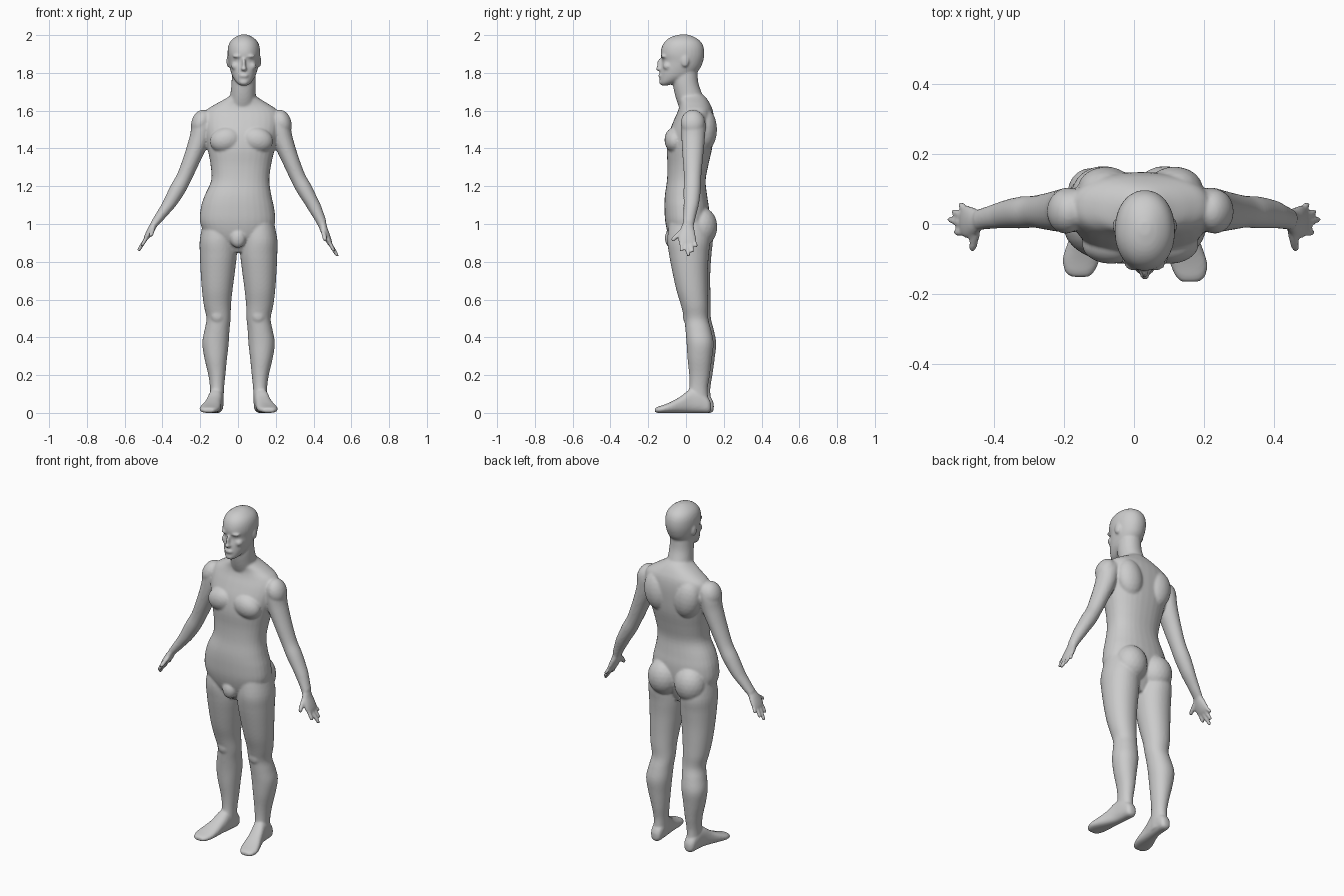
import bpy, bmesh, math
from mathutils import Vector, Matrix

bm = bmesh.new()


def skin(rings):
    """Bridge a stack of rings into a closed tube."""
    vs = [[bm.verts.new(p) for p in r] for r in rings]
    n = len(vs[0])
    for a, b in zip(vs, vs[1:]):
        for i in range(n):
            j = (i + 1) % n
            bm.faces.new((a[i], a[j], b[j], b[i]))
    bm.faces.new(vs[0][::-1])
    bm.faces.new(vs[-1])


def dense(rows, steps=4):
    """Catmull-Rom interpolation between profile rows."""
    out = []
    for i in range(len(rows) - 1):
        quad = [rows[max(i - 1, 0)], rows[i], rows[i + 1], rows[min(i + 2, len(rows) - 1)]]
        for k in range(steps):
            t = k / steps
            out.append([0.5 * (2 * b + (c - a) * t + (2 * a - 5 * b + 4 * c - d) * t * t
                        + (3 * b - a - 3 * c + d) * t ** 3) for a, b, c, d in zip(*quad)])
    return out + [list(rows[-1])]


def outline(power, n=32):
    """Unit superellipse."""
    for i in range(n):
        c, s = math.cos(2 * math.pi * i / n), math.sin(2 * math.pi * i / n)
        yield (math.copysign(abs(c) ** (2 / power), c), math.copysign(abs(s) ** (2 / power), s))


def loft(rows, power=2.1, side=1, axis='z', shift=(0, 0, 0)):
    """Rows: (position on axis, x centre, x half width, low, high)."""
    rings = []
    for t, xc, rx, lo, hi in dense(rows):
        ring = []
        for u, v in outline(power):
            x, w = side * (xc + rx * u), (lo + hi) / 2 + (hi - lo) / 2 * v
            p = Vector((x, w, t) if axis == 'z' else (x, t, w))
            ring.append(p + Vector(shift))
        rings.append(ring)
    skin(rings)


def arm_place(p, side):
    """Mirror an arm point and add the slight lean of the pose."""
    lean = 0.016 * min(max((p[2] - 0.98) / 0.12, 0), 1)
    drop = 0.014 * min(max((1.02 - p[2]) / 0.12, 0), 1)
    return Vector((side * p[0] + lean, p[1], p[2] - side * drop))


def tube(rows, side=1):
    """Rows: (x, y, z, radius across, radius along y), rings follow the path."""
    pts = dense(rows)
    cs = [Vector(r[:3]) for r in pts]
    rings = []
    for i, r in enumerate(pts):
        tan = (cs[min(i + 1, len(cs) - 1)] - cs[max(i - 1, 0)]).normalized()
        b = (Vector((0, 1, 0)) - tan * tan.y).normalized()
        n = tan.cross(b)
        rings.append([arm_place(cs[i] + n * r[3] * u + b * r[4] * v, side) for u, v in outline(2, 20)])
    skin(rings)


def ball(loc, rad, tilt=0):
    m = Matrix.Translation(loc) @ Matrix.Rotation(tilt, 4, 'Y') @ Matrix.Diagonal((*rad, 1))
    bmesh.ops.create_icosphere(bm, subdivisions=3, radius=1, matrix=m)


# torso
loft([(.85, 0, .05, -.04, .07), (.92, 0, .15, -.085, .10), (1.0, -.002, .197, -.108, .12),
      (1.08, -.003, .195, -.114, .122), (1.15, 0, .177, -.112, .112), (1.23, .012, .154, -.101, .104),
      (1.31, .015, .160, -.098, .118), (1.40, .017, .178, -.102, .138), (1.48, .018, .195, -.090, .146),
      (1.55, .02, .203, -.064, .148), (1.60, .02, .190, -.042, .142), (1.635, .022, .140, -.035, .128),
      (1.67, .025, .080, -.040, .105), (1.70, .027, .045, -.035, .07)], 2.3)

# neck
loft([(1.58, .02, .075, -.02, .11), (1.64, .024, .072, -.045, .105), (1.69, .027, .067, -.06, .085),
      (1.75, .03, .064, -.07, .065), (1.82, .03, .062, -.07, .06)])

# head
HX = .031
loft([(1.733, HX, .018, -.128, -.10), (1.748, HX, .038, -.138, -.05), (1.78, HX, .060, -.138, .03),
      (1.82, HX, .073, -.134, .072), (1.86, HX, .081, -.126, .09), (1.90, HX, .086, -.134, .097),
      (1.94, HX, .083, -.127, .092), (1.97, HX, .069, -.108, .074), (1.992, HX, .042, -.075, .04),
      (2.003, HX, .014, -.03, .005)])
ball((HX, -.138, 1.822), (.016, .023, .013))            # nose tip
ball((HX, -.134, 1.845), (.010, .020, .034))            # nose bridge
ball((HX, -.135, 1.785), (.025, .012, .012))            # lips
ball((HX, -.129, 1.750), (.022, .014, .014))            # chin
for s in (-1, 1):
    ball((HX + s * .030, -.116, 1.888), (.030, .018, .009))      # brow
    ball((HX + s * .043, -.096, 1.835), (.024, .026, .022))      # cheek
    ball((HX + s * .083, -.005, 1.862), (.009, .020, .032))      # ear

for s in (-1, 1):
    # torso muscles
    ball((.018 + s * .083, -.058, 1.445), (.085, .056, .068), s * .25)   # pectoral
    ball((.018 + s * .098, .100, 1.50), (.080, .064, .115), s * .15)     # shoulder blade
    ball((s * .088, .080, .985), (.092, .086, .105))                     # buttock
    ball((.018 + s * .213, .036, 1.535), (.052, .064, .072), s * -.3)    # deltoid

    # leg
    step = (.003, -s * .007, 0)
    loft([(1.02, .10, .085, -.08, .12), (.92, .109, .096, -.092, .135), (.84, .107, .098, -.083, .128),
          (.75, .110, .091, -.066, .122), (.65, .113, .081, -.044, .122), (.57, .112, .072, -.02, .124),
          (.50, .106, .064, -.003, .125), (.44, .114, .066, .004, .14), (.37, .122, .070, .010, .153),
          (.29, .121, .060, .015, .145), (.20, .115, .045, .024, .133), (.13, .114, .037, .024, .122),
          (.07, .115, .036, .01, .125), (.02, .115, .033, .01, .128)], 2.1, s, 'z', step)
    ball((s * .108, .012 - s * .007, .515), (.036, .022, .042))          # kneecap

    # foot
    loft([(.140, .115, .014, .015, .05), (.125, .115, .031, 0, .08), (.08, .117, .037, 0, .12),
          (.03, .122, .039, 0, .125), (-.02, .133, .043, 0, .088), (-.07, .145, .051, 0, .06),
          (-.11, .154, .053, 0, .043), (-.143, .158, .042, 0, .032), (-.158, .157, .026, .004, .024)],
         2.5, s, 'y', step)

    # arm
    tube([(.165, .045, 1.575, .040, .050), (.200, .040, 1.53, .056, .064), (.220, .038, 1.45, .054, .062),
          (.258, .036, 1.35, .046, .054), (.300, .035, 1.25, .041, .046), (.335, .033, 1.185, .042, .046),
          (.378, .028, 1.11, .036, .041), (.415, .020, 1.05, .029, .034), (.445, .012, 1.0, .023, .030)], s)

    # palm
    tube([(.440, .013, 1.01, .020, .026), (.455, .008, .975, .020, .038), (.472, .006, .94, .018, .047),
          (.486, .008, .912, .013, .045), (.490, .009, .902, .007, .036)], s)

    # thumb and fingers
    for a, b, r in (((.448, -.015, .975), (.463, -.076, .922), .0125),
                    ((.480, -.024, .922), (.511, -.024, .868), .0105),
                    ((.482, -.001, .918), (.529, .014, .842), .0110),
                    ((.482, .022, .918), (.517, .036, .864), .0105),
                    ((.478, .040, .925), (.497, .058, .892), .0100)):
        a, b = Vector(a), Vector(b)
        tube([(*a.lerp(b, t), r * k, r * k) for t, k in ((0, .9), (.5, 1), (.9, .85), (1, .4))], s)

ball((0, -.078, .925), (.042, .034, .052))               # groin

# fuse every part into one smooth skin
bmesh.ops.recalc_face_normals(bm, faces=bm.faces[:])
mesh = bpy.data.meshes.new("body")
bm.to_mesh(mesh)
bm.free()
body = bpy.data.objects.new("body", mesh)
bpy.context.collection.objects.link(body)
fuse = body.modifiers.new("fuse", 'REMESH')
fuse.mode = 'VOXEL'
fuse.voxel_size = .0065
fuse.use_smooth_shade = True
soften = body.modifiers.new("soften", 'SMOOTH')
soften.factor = .5
soften.iterations = 5
